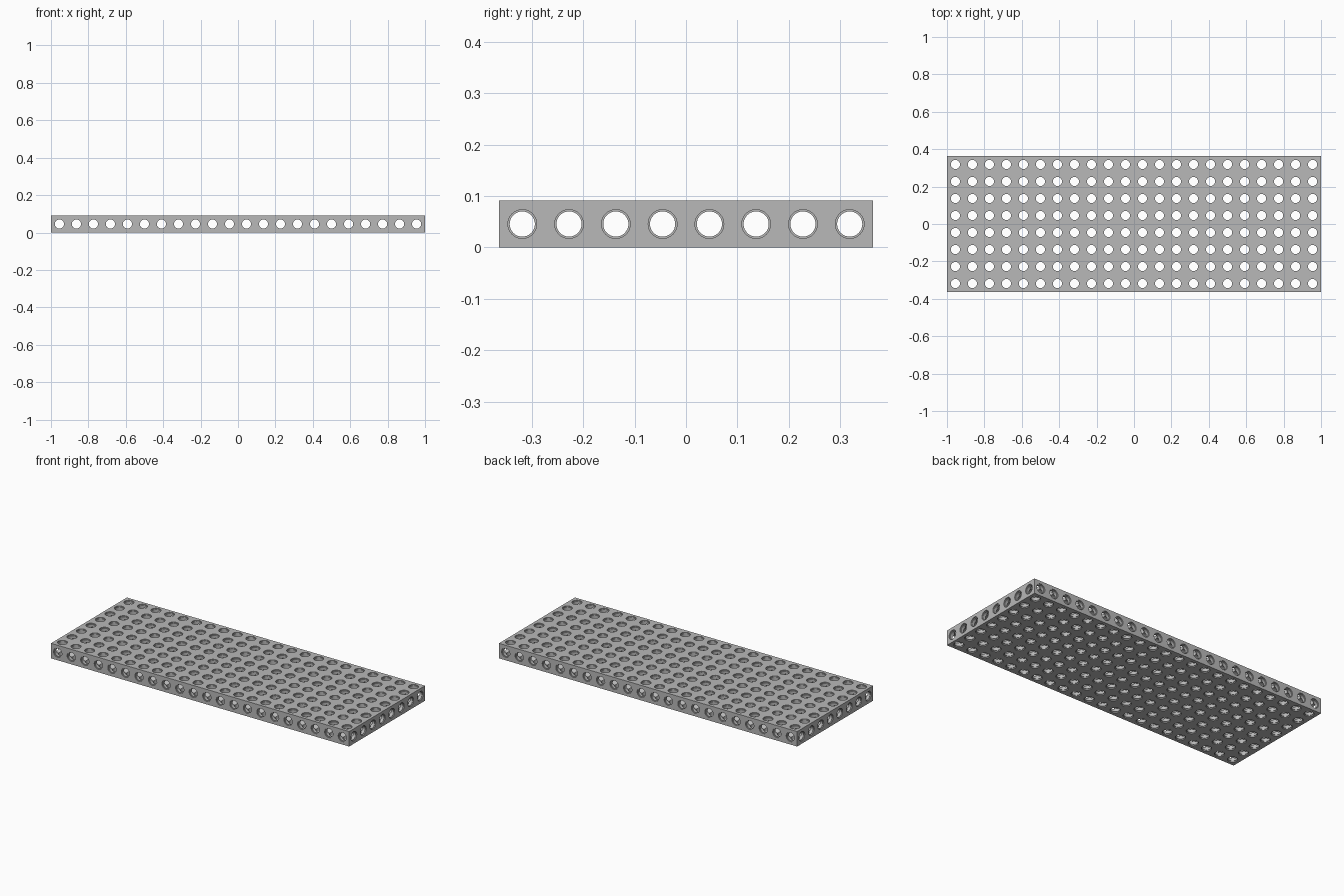
import bpy, bmesh, math
from mathutils import Vector

if "Cube" in bpy.data.objects:
    bpy.data.objects.remove(bpy.data.objects["Cube"], do_unlink=True)

COLS, ROWS = 22, 8
PITCH = 2 / COLS
MID = PITCH / 2
HOLE, RIM, RIM_DEPTH = 0.0245, 0.028, 0.006
SEGMENTS = 32
X, Y, Z = Vector((1, 0, 0)), Vector((0, 1, 0)), Vector((0, 0, 1))


def make_object(name, bm):
    bmesh.ops.recalc_face_normals(bm, faces=bm.faces[:])
    mesh = bpy.data.meshes.new(name)
    bm.to_mesh(mesh)
    bm.free()
    obj = bpy.data.objects.new(name, mesh)
    bpy.context.collection.objects.link(obj)
    return obj


def add_drill(bm, centre, axis, u, v, half):
    """Stepped cylinder: a through hole with a wider shallow rim at each end."""
    end, step = half + 0.02, half - RIM_DEPTH
    profile = [(-end, RIM), (-step, RIM), (-step, HOLE),
               (step, HOLE), (step, RIM), (end, RIM)]
    rings = []
    for t, r in profile:
        ring = []
        for i in range(SEGMENTS):
            a = math.tau * i / SEGMENTS
            ring.append(bm.verts.new(
                centre + axis * t + (u * math.cos(a) + v * math.sin(a)) * r))
        rings.append(ring)
    for lo, hi in zip(rings, rings[1:]):
        for i in range(SEGMENTS):
            j = (i + 1) % SEGMENTS
            bm.faces.new((lo[i], lo[j], hi[j], hi[i]))
    bm.faces.new(rings[0][::-1])
    bm.faces.new(rings[-1])


def drill_set(name, centres, axis, u, v, half):
    bm = bmesh.new()
    for c in centres:
        add_drill(bm, c, axis, u, v, half)
    obj = make_object(name, bm)
    obj.hide_render = True
    return obj


# Solid plate
bm = bmesh.new()
bmesh.ops.create_cube(bm, size=1)
for vert in bm.verts:
    vert.co = Vector((vert.co.x * COLS * PITCH, vert.co.y * ROWS * PITCH,
                      (vert.co.z + 0.5) * PITCH))
plate = make_object("perforated_plate", bm)

# Rows of holes along the three directions
xs = [(i - (COLS - 1) / 2) * PITCH for i in range(COLS)]
ys = [(i - (ROWS - 1) / 2) * PITCH for i in range(ROWS)]
drills = [
    drill_set("vertical_drills", [Vector((x, y, MID)) for x in xs for y in ys],
              Z, X, Y, MID),
    drill_set("lengthwise_drills", [Vector((0, y, MID)) for y in ys],
              X, Y, Z, COLS * MID),
    drill_set("crosswise_drills", [Vector((x, 0, MID)) for x in xs],
              Y, Z, X, ROWS * MID),
]

bpy.ops.object.select_all(action='DESELECT')
bpy.context.view_layer.objects.active = plate
plate.select_set(True)
for drill in drills:
    mod = plate.modifiers.new(drill.name, 'BOOLEAN')
    mod.operation = 'DIFFERENCE'
    mod.solver = 'MANIFOLD'
    mod.object = drill
    bpy.ops.object.modifier_apply(modifier=mod.name)
for drill in drills:
    bpy.data.objects.remove(drill, do_unlink=True)

# Grey finish, smooth bores with crisp edges
grey = bpy.data.materials.new("light_grey")
grey.use_nodes = True
colour = (0.48, 0.48, 0.48, 1)
grey.diffuse_color = colour
grey.node_tree.nodes["Principled BSDF"].inputs["Base Color"].default_value = colour
plate.data.materials.clear()
plate.data.materials.append(grey)
bpy.ops.object.shade_smooth_by_angle(angle=math.radians(30))
